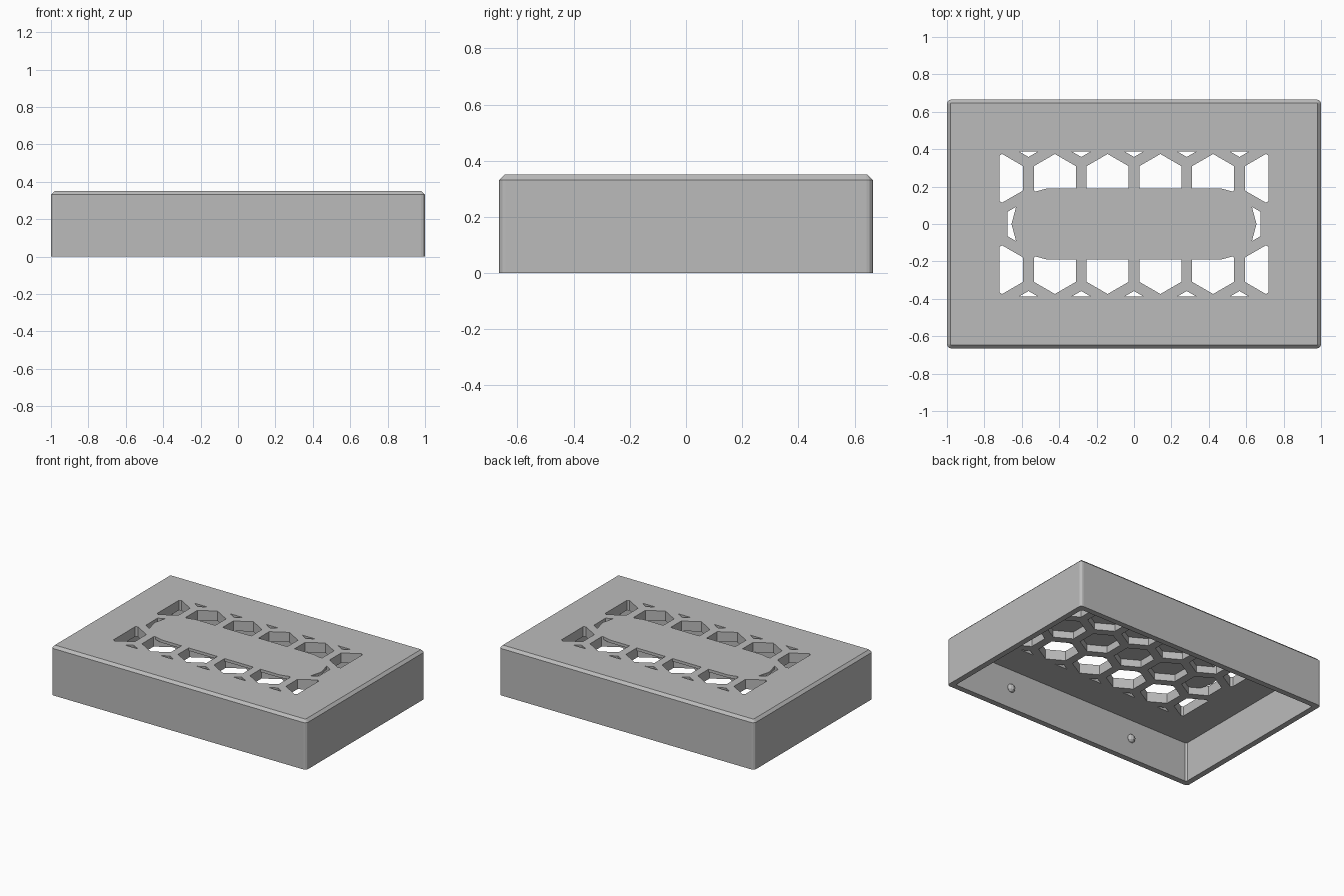
import bpy, bmesh, math
from mathutils import Vector

cube = bpy.data.objects.get("Cube")
if cube:
    bpy.data.objects.remove(cube, do_unlink=True)

W, D, H = 2.0, 1.33, 0.35      # outer size
WALL, LID, PLATE = 0.04, 0.07, 0.02
PITCH, HEX_R = 0.282, 0.13     # honeycomb spacing and cell radius
CLIP_X, CLIP_Y = 0.72, 0.388

grey = bpy.data.materials.new("grey_plastic")
grey.use_nodes = True
colour = (0.5, 0.5, 0.5, 1)
grey.diffuse_color = colour
grey.node_tree.nodes["Principled BSDF"].inputs["Base Color"].default_value = colour


def make_object(name, bm):
    bmesh.ops.recalc_face_normals(bm, faces=bm.faces)
    mesh = bpy.data.meshes.new(name)
    bm.to_mesh(mesh)
    bm.free()
    mesh.materials.append(grey)
    obj = bpy.data.objects.new(name, mesh)
    bpy.context.collection.objects.link(obj)
    return obj


def prism(bm, outline, z0, z1):
    face = bm.faces.new([bm.verts.new((x, y, z0)) for x, y in outline])
    ext = bmesh.ops.extrude_face_region(bm, geom=[face])["geom"]
    top = [v for v in ext if isinstance(v, bmesh.types.BMVert)]
    bmesh.ops.translate(bm, verts=top, vec=(0, 0, z1 - z0))


def box(bm, w, d, z0, z1):
    x, y = w / 2, d / 2
    prism(bm, [(-x, -y), (x, -y), (x, y), (-x, y)], z0, z1)


def bevel(bm, test, size, segments):
    edges = [e for e in bm.edges if test(*[v.co for v in e.verts])]
    bmesh.ops.bevel(bm, geom=edges, offset=size, segments=segments,
                    profile=0.5, affect='EDGES')


def subtract(target, cutter):
    mod = target.modifiers.new("cut", 'BOOLEAN')
    mod.operation, mod.solver, mod.object = 'DIFFERENCE', 'EXACT', cutter
    bpy.context.view_layer.update()
    graph = bpy.context.evaluated_depsgraph_get()
    mesh = bpy.data.meshes.new_from_object(target.evaluated_get(graph))
    target.modifiers.clear()
    target.data = mesh
    bpy.data.objects.remove(cutter, do_unlink=True)


def upright(a, b):
    return abs(a.z - b.z) > 0.1


# Outer shell: rounded corners and a chamfered top rim
bm = bmesh.new()
box(bm, W, D, 0, H)
bevel(bm, upright, 0.022, 3)
bevel(bm, lambda a, b: min(a.z, b.z) > H - 0.001, 0.018, 1)
cover = make_object("cover", bm)

# Hollow inside, open underneath
bm = bmesh.new()
box(bm, W - 2 * WALL, D - 2 * WALL, -0.1, H - LID)
bevel(bm, upright, 0.01, 1)
subtract(cover, make_object("cavity_cutter", bm))

# Honeycomb cells, trimmed to a rectangle
bm = bmesh.new()
row_step = PITCH * math.sqrt(3) / 2
for row in range(-2, 3):
    for col in range(-3, 4):
        cx = (col + 0.5 * (row % 2)) * PITCH
        cy = row * row_step
        if abs(cx) - HEX_R * math.cos(math.pi / 6) > CLIP_X:
            continue
        angles = [math.radians(30 + 60 * i) for i in range(6)]
        prism(bm, [(cx + HEX_R * math.cos(a), cy + HEX_R * math.sin(a))
                   for a in angles], H - LID - 0.05, H + 0.05)
for normal, dist in (((1, 0, 0), CLIP_X), ((-1, 0, 0), CLIP_X),
                     ((0, 1, 0), CLIP_Y), ((0, -1, 0), CLIP_Y)):
    n = Vector(normal)
    bmesh.ops.bisect_plane(bm, geom=bm.verts[:] + bm.edges[:] + bm.faces[:],
                           plane_co=n * dist, plane_no=n, clear_outer=True)
    bmesh.ops.holes_fill(bm, edges=[e for e in bm.edges if e.is_boundary])
cells = make_object("honeycomb_cutter", bm)

# Rounded centre panel closes the tops of the middle cells
bm = bmesh.new()
outline = []
for i in range(14):
    side = 1 if i < 7 else -1
    a = math.radians(-90 + 30 * (i if i < 7 else i - 1))
    outline.append((side * 0.465 + 0.19 * math.cos(a), 0.19 * math.sin(a)))
prism(bm, outline, H - PLATE, H + 0.1)
subtract(cells, make_object("panel_keeper", bm))
subtract(cover, cells)

# Snap nubs on the inside of the long walls
for side, label in ((-1, "front"), (1, "back")):
    for x, hand in ((-0.5, "right"), (0.5, "left")):
        bm = bmesh.new()
        bmesh.ops.create_uvsphere(bm, u_segments=10, v_segments=6, radius=0.03)
        nub = make_object(f"{label}_{hand}_snap_nub", bm)
        nub.location = (x, side * (D / 2 - WALL + 0.003), 0.145)
